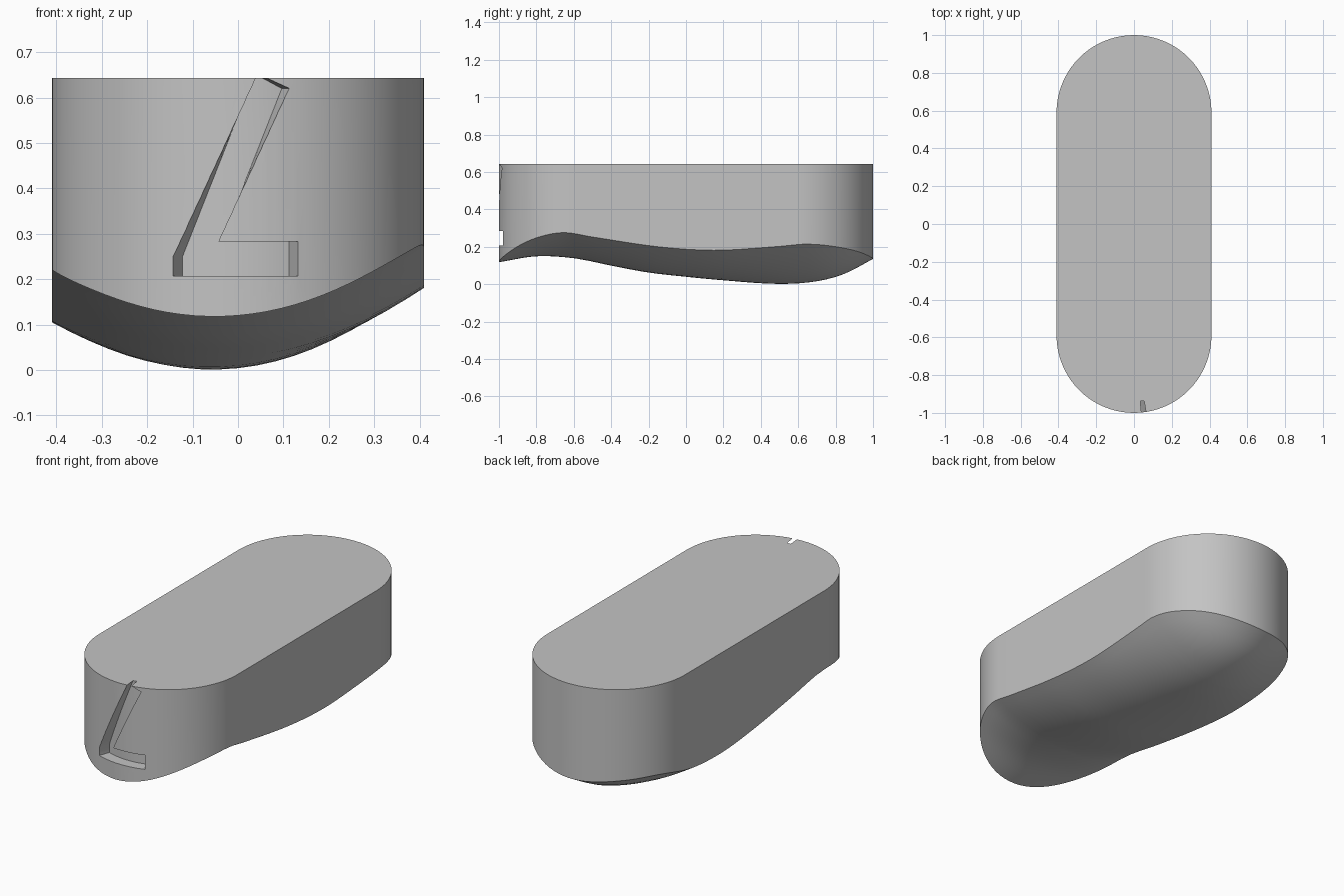
import bpy, bmesh, math
from mathutils import Vector

cube = bpy.data.objects.get("Cube")
if cube:
    bpy.data.objects.remove(cube, do_unlink=True)

RADIUS, CORE, TOP = 0.41, 0.59, 0.643
ARC, STRAIGHT, RINGS = 40, 16, 10

grey = bpy.data.materials.new("plain grey")
grey.use_nodes = True
grey.diffuse_color = (0.55, 0.55, 0.55, 1)
grey.node_tree.nodes["Principled BSDF"].inputs["Base Color"].default_value = grey.diffuse_color


def smooth_curve(points, t):
    """Cubic interpolation through (position, height) pairs."""
    last = len(points) - 1

    def slope(i):
        a, b = points[max(i - 1, 0)], points[min(i + 1, last)]
        return (b[1] - a[1]) / (b[0] - a[0])

    i = 0
    while i < last - 1 and t > points[i + 1][0]:
        i += 1
    (x0, z0), (x1, z1) = points[i], points[i + 1]
    h = x1 - x0
    s = (t - x0) / h
    return (z0 * (1 + 2 * s) * (1 - s) ** 2 + z1 * s * s * (3 - 2 * s)
            + h * (slope(i) * s * (1 - s) ** 2 - slope(i + 1) * s * s * (1 - s)))


# Underside heights along the length: middle line and both flanks
MIDDLE = [(-1, .12), (-.8, .152), (-.6, .14), (-.4, .1), (-.2, .063), (0, .041),
          (.2, .023), (.5, .004), (.7, .017), (.85, .057), (1, .135)]
LEFT = [(-1, .26), (-.68, .28), (-.5, .252), (-.15, .2), (.15, .181), (.45, .198),
        (.6, .212), (.72, .23), (.83, .266), (1, .36)]
RIGHT = [(-1, .19), (-.59, .22), (-.3, .175), (0, .13), (.3, .105), (.59, .13),
         (.83, .224), (1, .33)]


def underside(x, y):
    mid, left, right = (smooth_curve(c, y) for c in (MIDDLE, LEFT, RIGHT))
    u = x / RADIUS
    return mid + (left - right) / 2 * u + ((left + right) / 2 - mid) * u * u


def make_object(name, bm):
    bmesh.ops.recalc_face_normals(bm, faces=bm.faces[:])
    mesh = bpy.data.meshes.new(name)
    bm.to_mesh(mesh)
    bm.free()
    mesh.materials.append(grey)
    obj = bpy.data.objects.new(name, mesh)
    bpy.context.collection.objects.link(obj)
    return obj


# Outline as (core y, offset x, offset y): two half circles and two straight flanks
outline = []
for side in (1, -1):
    for i in range(ARC):
        a = math.pi * i / ARC
        outline.append((side * CORE, side * RADIUS * math.cos(a), side * RADIUS * math.sin(a)))
    for i in range(STRAIGHT):
        outline.append((side * CORE * (1 - 2 * i / STRAIGHT), -side * RADIUS, 0))

# Body: sculpted underside from nested outlines, upright wall, flat top
bm = bmesh.new()
loops = []
for r in range(RINGS + 1):
    s = r / RINGS
    loop = []
    for core, ox, oy in outline:
        x, y = s * ox, core + s * oy
        loop.append(bm.verts.new((x, y, underside(x, y))))
    loops.append(loop)
loops.append([bm.verts.new((v.co.x, v.co.y, TOP)) for v in loops[-1]])
count = len(outline)
for low, high in zip(loops, loops[1:]):
    for i in range(count):
        j = (i + 1) % count
        bm.faces.new((low[i], low[j], high[j], high[i]))
bm.faces.new(loops[-1])
bmesh.ops.remove_doubles(bm, verts=bm.verts[:], dist=0.0001)
body = make_object("body", bm)

# Groove cutter: bent bar profile, sliced upright and wrapped around the front end
PROFILE = [(-.143, .207), (.132, .207), (.132, .283), (-.043, .283),
           (.113, .62), (.043, .652), (-.143, .25)]
bm = bmesh.new()
face = bm.faces.new([bm.verts.new((x, 0, z)) for x, z in PROFILE])
extruded = bmesh.ops.extrude_face_region(bm, geom=[face])["geom"]
for v in extruded:
    if isinstance(v, bmesh.types.BMVert):
        v.co.y = 1
for i in range(-8, 9):
    bmesh.ops.bisect_plane(bm, geom=bm.verts[:] + bm.edges[:] + bm.faces[:],
                           plane_co=Vector((i * 0.016 + 0.003, 0, 0)), plane_no=Vector((1, 0, 0)))
for v in bm.verts:
    sine = v.co.x / RADIUS
    radius = RADIUS + (0.03 if v.co.y < 0.5 else -0.06)
    v.co.x, v.co.y = sine * radius, -CORE - radius * math.sqrt(1 - sine * sine)
cutter = make_object("groove_cutter", bm)
cutter.hide_render = True

# Cut the groove and finish the shading
bpy.ops.object.select_all(action='DESELECT')
bpy.context.view_layer.objects.active = body
body.select_set(True)
groove = body.modifiers.new("groove", 'BOOLEAN')
groove.operation = 'DIFFERENCE'
groove.solver = 'EXACT'
groove.object = cutter
bpy.ops.object.modifier_apply(modifier=groove.name)
bpy.data.objects.remove(cutter, do_unlink=True)
bpy.ops.object.shade_smooth_by_angle(angle=math.radians(30))
